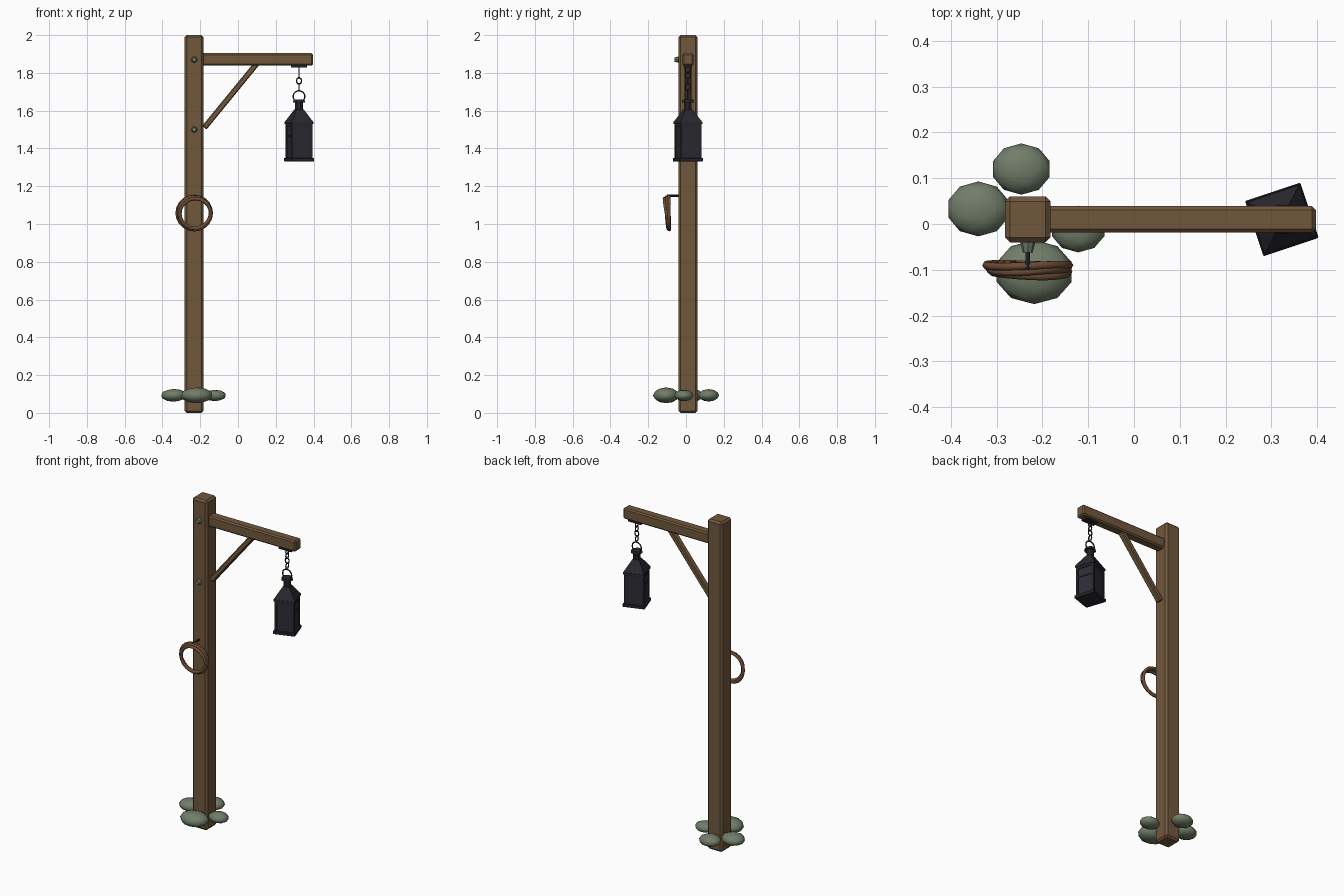
import bpy, bmesh, math
from mathutils import Vector, Matrix

if "Cube" in bpy.data.objects:
    bpy.data.objects.remove(bpy.data.objects["Cube"])


def material(name, rgb):
    m = bpy.data.materials.new(name)
    m.diffuse_color = (*rgb, 1)
    m.use_nodes = True
    m.node_tree.nodes["Principled BSDF"].inputs["Base Color"].default_value = m.diffuse_color
    return m


WOOD = material("brown wood", (0.165, 0.098, 0.046))
IRON = material("dark iron", (0.021, 0.021, 0.028))
PANEL = material("dark panel", (0.025, 0.026, 0.036))
ROPE = material("rope brown", (0.15, 0.072, 0.036))
STONE = material("mossy stone", (0.165, 0.205, 0.14))


def finish(name, bm, mat, matrix=Matrix(), smooth=False, bevel=0):
    me = bpy.data.meshes.new(name)
    bm.transform(matrix)
    bmesh.ops.recalc_face_normals(bm, faces=bm.faces[:])
    for f in bm.faces:
        f.smooth = smooth
    bm.to_mesh(me)
    bm.free()
    me.materials.append(mat)
    ob = bpy.data.objects.new(name, me)
    bpy.context.collection.objects.link(ob)
    if bevel:
        mod = ob.modifiers.new("bevel", "BEVEL")
        mod.width = bevel
        mod.segments = 1
    return ob


def box(name, size, loc, mat, matrix=Matrix(), bevel=0):
    bm = bmesh.new()
    bmesh.ops.create_cube(bm, size=1, matrix=Matrix.Translation(loc) @ Matrix.Diagonal((*size, 1)))
    return finish(name, bm, mat, matrix, bevel=bevel)


def cone(name, r1, r2, depth, mat, matrix, sides):
    bm = bmesh.new()
    bmesh.ops.create_cone(bm, cap_ends=True, segments=sides, radius1=r1, radius2=r2, depth=depth)
    return finish(name, bm, mat, matrix)


def ring(name, rx, rz, minor, mat, matrix, n=20, m=6, wobble=0):
    """Closed tube in the local xz plane."""
    bm = bmesh.new()
    rows = []
    for i in range(n):
        a = 2 * math.pi * i / n
        c, s = math.cos(a), math.sin(a)
        row = []
        for j in range(m):
            b = 2 * math.pi * j / m
            k = minor * math.cos(b)
            row.append(bm.verts.new(((rx + k) * c, minor * math.sin(b) + wobble * math.sin(2 * a),
                                     (rz + k) * s)))
        rows.append(row)
    for i in range(n):
        for j in range(m):
            p, q = rows[i], rows[(i + 1) % n]
            bm.faces.new((p[j], q[j], q[(j + 1) % m], p[(j + 1) % m]))
    return finish(name, bm, mat, matrix, smooth=True)


T = Matrix.Translation
RX = lambda d: Matrix.Rotation(math.radians(d), 4, 'X')
RZ = lambda d: Matrix.Rotation(math.radians(d), 4, 'Z')
PX, CY = -0.232, 0.01

# Post, arm and brace
box("post", (0.1, 0.1, 2.0), (PX, CY, 1.0), WOOD, bevel=0.011)
box("arm", (0.59, 0.058, 0.066), (0.102, CY, 1.871), WOOD, bevel=0.008)
lo, hi = Vector((-0.178, CY, 1.51)), Vector((0.10, CY, 1.85))
d = hi - lo
box("brace", (0.036, 0.03, d.length), (0, 0, 0), WOOD,
    T((lo + hi) / 2) @ d.to_track_quat('Z', 'Y').to_matrix().to_4x4(), bevel=0.005)

# Bolts on the post front
for i, z in enumerate((1.87, 1.5)):
    cone(f"bolt_{i}", 0.017, 0.011, 0.024, STONE, T((PX, -0.05, z)) @ RX(90), 8)

# Peg and coiled rope
cone("rope_peg", 0.006, 0.006, 0.07, IRON, T((PX, -0.065, 1.15)) @ RX(90), 6)
for i, (x, y, z, r, tilt, wob) in enumerate(((-0.232, -0.09, 1.058, 0.088, 1, 0.002),
                                             (-0.226, -0.104, 1.055, 0.08, 7, -0.002),
                                             (-0.23, -0.098, 1.06, 0.083, 4, 0.003))):
    ring(f"rope_loop_{i}", r + 0.002, r, 0.0095, ROPE, T((x, y, z)) @ RX(tilt), wobble=wob)

# Stones round the foot
for i, (x, y, z, rx, ry, rz) in enumerate(((-0.246, 0.12, 0.093, 0.065, 0.056, 0.033),
                                           (-0.34, 0.033, 0.093, 0.069, 0.06, 0.034),
                                           (-0.218, -0.105, 0.093, 0.086, 0.07, 0.042),
                                           (-0.122, -0.011, 0.092, 0.06, 0.051, 0.03))):
    bm = bmesh.new()
    bmesh.ops.create_icosphere(bm, subdivisions=2, radius=1)
    finish(f"stone_{i}", bm, STONE, T((x, y, z)) @ Matrix.Diagonal((rx, ry, rz, 1)), smooth=True)

# Hanger plate, eye and chain
LX = 0.323
box("hanger_plate", (0.085, 0.045, 0.012), (LX, CY, 1.834), IRON)
for i, z in enumerate((1.814, 1.787, 1.758, 1.727)):
    ring(f"chain_link_{i}", 0.013, 0.017, 0.0038, IRON,
         T((LX, CY, z)) @ RZ(0 if i % 2 == 0 and i else 90), n=10, m=5)

# Lantern, turned about its vertical axis
L = T((LX, CY, 0)) @ RZ(18.5)
ring("lantern_bail", 0.031, 0.03, 0.004, IRON, T((LX, CY, 1.675)), n=14, m=5)
box("lantern_base", (0.127, 0.127, 0.018), (0, 0, 1.341), IRON, L, bevel=0.002)
box("lantern_body", (0.106, 0.106, 0.19), (0, 0, 1.44), PANEL, L)
for i in range(4):
    R = L @ RZ(90 * i)
    box(f"corner_post_{i}", (0.014, 0.014, 0.19), (0.05, 0.05, 1.44), IRON, R)
    box(f"top_rail_{i}", (0.1, 0.008, 0.014), (0, -0.053, 1.522), IRON, R)
    if i % 2:
        box(f"cross_bar_{i}", (0.1, 0.008, 0.008), (0, -0.053, 1.465), IRON, R)
box("lantern_eave", (0.121, 0.121, 0.012), (0, 0, 1.535), IRON, L)
q = math.sqrt(2)
cone("lantern_roof", 0.06 * q, 0.02 * q, 0.066, IRON, L @ T((0, 0, 1.573)) @ RZ(45), 4)
cone("lantern_neck", 0.021, 0.021, 0.05, IRON, L @ T((0, 0, 1.625)), 8)
cone("lantern_cap", 0.034, 0.03, 0.014, IRON, L @ T((0, 0, 1.651)), 8)
